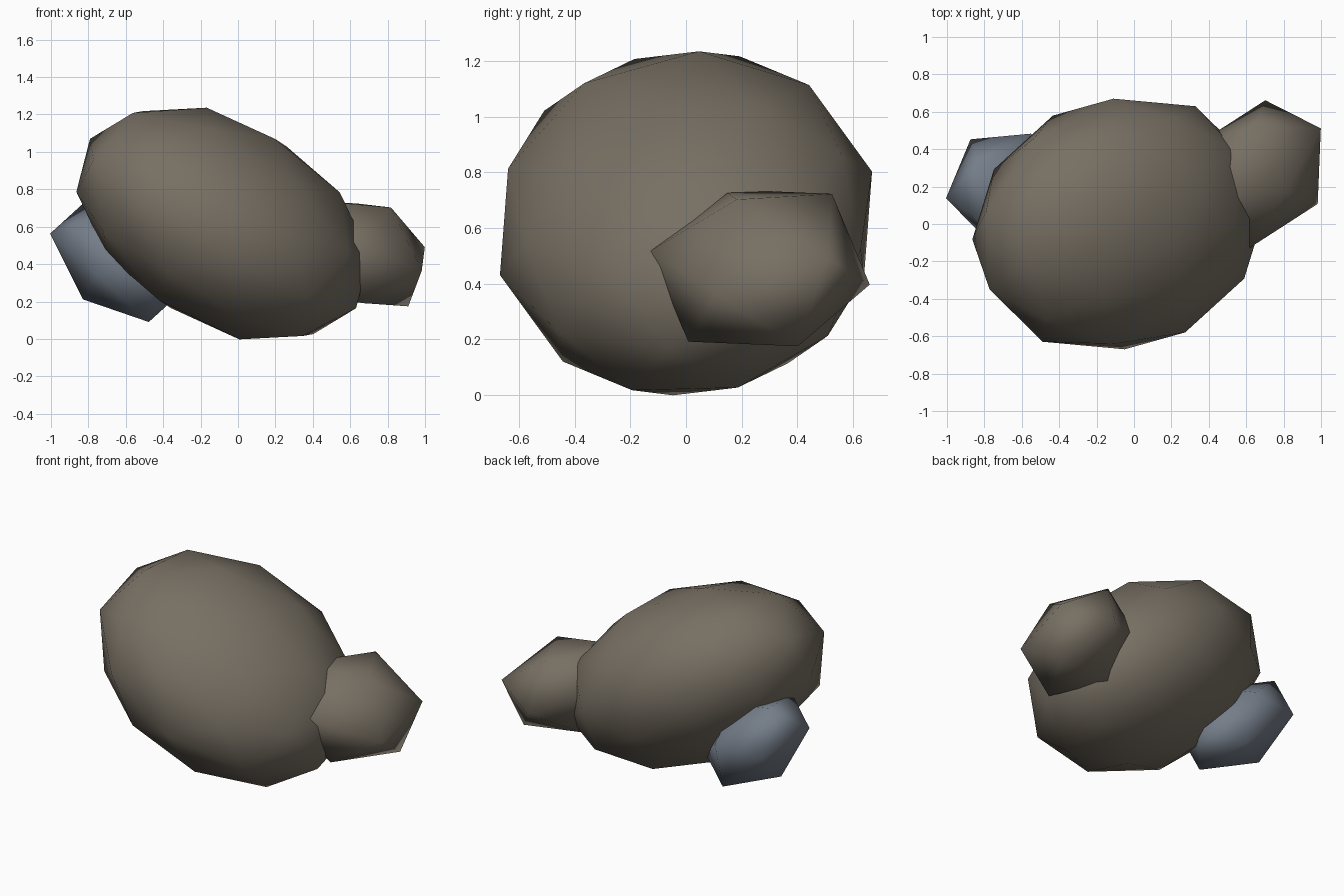
import bpy
from math import radians

# Remove the default cube only
cube = bpy.data.objects.get("Cube")
if cube:
    bpy.data.objects.remove(cube, do_unlink=True)


def flat_material(name, rgb):
    color = (*rgb, 1.0)
    mat = bpy.data.materials.new(name)
    mat.use_nodes = True
    mat.diffuse_color = color
    bsdf = mat.node_tree.nodes["Principled BSDF"]
    bsdf.inputs["Base Color"].default_value = color
    bsdf.inputs["Roughness"].default_value = 0.9
    return mat


def add_rock(name, detail, center, size, tilt, mat):
    """Low-poly stone: a stretched, tilted icosphere with smooth shading."""
    bpy.ops.mesh.primitive_ico_sphere_add(
        subdivisions=detail, radius=1.0, location=center,
        rotation=[radians(a) for a in tilt])
    rock = bpy.context.object
    rock.name = name
    rock.scale = size
    rock.data.materials.append(mat)
    bpy.ops.object.shade_smooth()
    return rock


brown_stone = flat_material("brown stone", (0.185, 0.16, 0.125))
blue_stone = flat_material("blue grey stone", (0.175, 0.205, 0.25))

# Main boulder
add_rock("large_boulder", 2, (-0.08, 0, 0.617), (0.86, 0.696, 0.543),
         (17.8, 28.9, 11.4), brown_stone)

# Small stones leaning into its sides
add_rock("left_small_rock", 1, (0.66, 0.267, 0.457), (0.443, 0.38, 0.304),
         (34.5, 11.1, 46.4), brown_stone)
add_rock("right_small_rock", 1, (-0.655, 0.185, 0.405), (0.335, 0.42, 0.26),
         (41.6, 5.2, 84.8), blue_stone)
